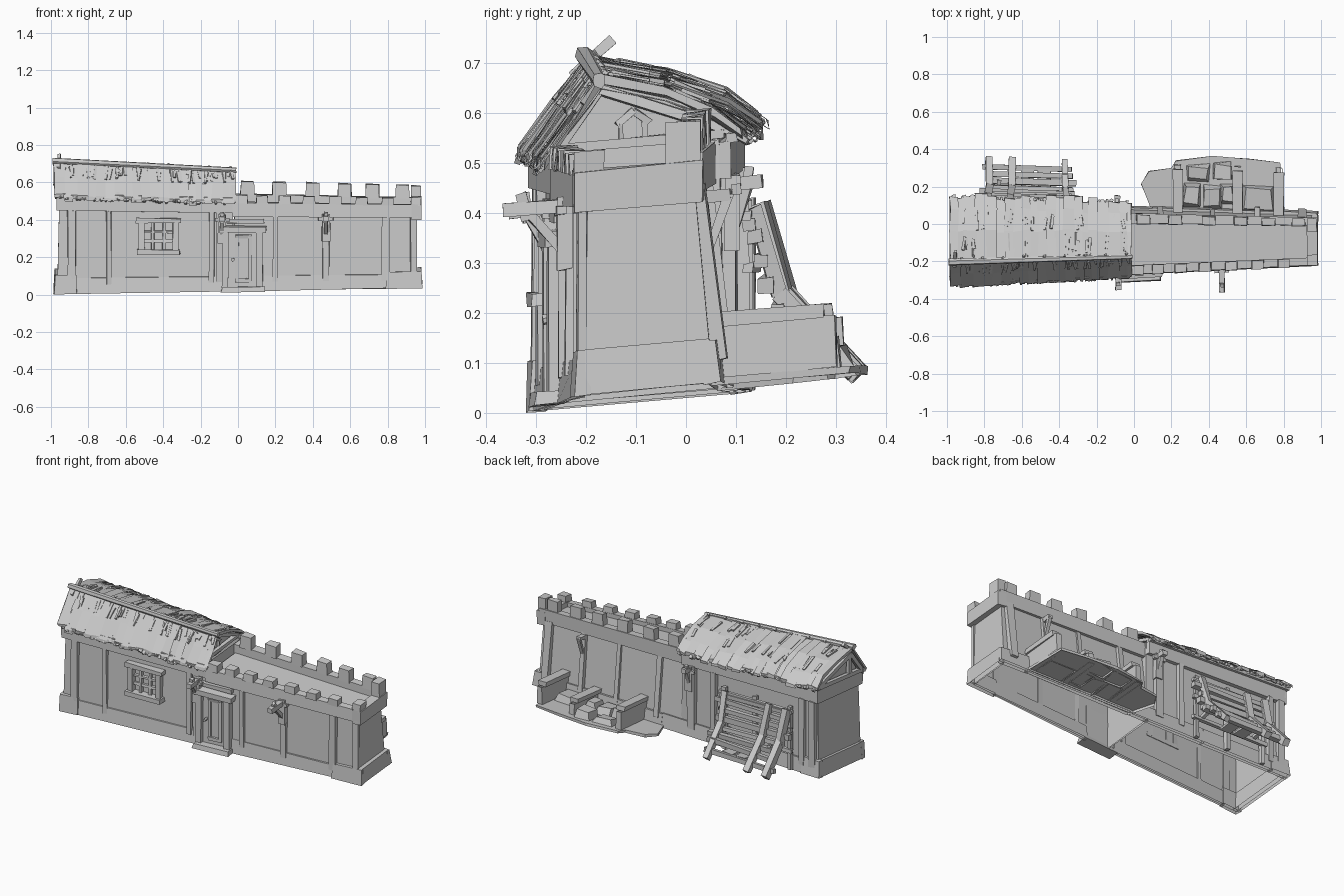
import bpy, bmesh, random
from math import cos, sin, pi
from mathutils import Vector

random.seed(4)
R = random.uniform


# The building is drawn on a straight plan (walls at y = -.2 and .2), then warped
# into its crooked, narrowing, tilted shape.
def warp(p):
    x, y, z = p
    f, b = -.25 + .05 * x, .075 - .03 * x
    if y < -.2:
        w = f + y + .2
    elif y > .2:
        w = b + y - .2
    else:
        w = f + (y + .2) / .4 * (b - f)
    h = z * (1 - .06 * (x + 1)) + .02 + .012 * x + .09 * (w + .25)
    return Vector((x, w, max(h, 0)))


def prism(bm, a, b, j=.003, caps="ab"):
    rings = [[bm.verts.new(Vector(p) + Vector((R(-j, j), R(-j, j), R(-j, j)))) for p in r] for r in (a, b)]
    n = len(a)
    for i in range(n):
        k = (i + 1) % n
        bm.faces.new((rings[0][i], rings[0][k], rings[1][k], rings[1][i]))
    if "a" in caps:
        bm.faces.new(rings[0][::-1])
    if "b" in caps:
        bm.faces.new(rings[1])


def box(bm, x0, x1, y0, y1, z0, z1, tx=0, ty=0, j=.003, tb=None, caps="ab"):
    tb = ty if tb is None else tb

    def ring(z, ix, iy, ib):
        return [(x0 + ix, y0 + iy, z), (x1 - ix, y0 + iy, z), (x1 - ix, y1 - ib, z), (x0 + ix, y1 - ib, z)]
    prism(bm, ring(z0, 0, 0, 0), ring(z1, tx, ty, tb), j, caps)


def beam(bm, p, q, r, n=4, j=.003):
    p, q = Vector(p), Vector(q)
    rot = (q - p).to_track_quat('Z', 'Y')
    off = [rot @ Vector((r * cos(2 * pi * (i + .5) / n), r * sin(2 * pi * (i + .5) / n), 0)) for i in range(n)]
    prism(bm, [p + o for o in off], [q + o for o in off], j)


def slab(bm, yz, x0, x1, j=.003, caps="ab"):
    prism(bm, [(x0, y, z) for y, z in yz], [(x1, y, z) for y, z in yz], j, caps)


def make(name, build):
    bm = bmesh.new()
    build(bm)
    for v in bm.verts:
        v.co = warp(v.co)
    bmesh.ops.recalc_face_normals(bm, faces=bm.faces)
    me = bpy.data.meshes.new(name)
    bm.to_mesh(me)
    bm.free()
    bpy.context.collection.objects.link(bpy.data.objects.new(name, me))


# Main walls: an open-bottomed shell, the right half roofed by the walkway
def walls(bm):
    box(bm, -.965, -.02, -.2, .2, 0, .53, .012, .01, caps="")
    box(bm, -.03, .955, -.2, .21, 0, .475, .01, .01, tb=.06, caps="b")
make("walls", walls)


# Plinth with bigger corner blocks
def plinth(bm):
    for x0, x1 in ((-.87, -.07), (.13, .8)):
        box(bm, x0, x1, -.214, -.19, 0, .085, 0, .006, tb=0, caps="b")
    for x0, x1 in ((-.87, -.4), (-.4, .1), (.1, .8)):
        box(bm, x0, x1, .185, .222, 0, .085, 0, 0, tb=.01, caps="b")
    for x0, x1, xe in ((-.985, -.86, -.985), (.79, .985, .945)):
        box(bm, x0, x1, -.222, -.185, 0, .1, .006, .006, tb=0, caps="b")
        box(bm, x0, x1, .185, .226, 0, .1, .006, 0, tb=.012, caps="b")
        box(bm, xe, xe + .04, -.2, .2, 0, .1, .006, 0, caps="b")
make("plinth", plinth)


# Upper bands and parapet
def bands(bm):
    for y in (-.218, .188):
        box(bm, -.965, -.03, y, y + .028, .445, .525)
    box(bm, -.97, -.945, -.215, .212, .445, .525)
    box(bm, -.03, .96, -.22, -.165, .425, .505)
    box(bm, -.03, .96, .11, .178, .435, .525)
    box(bm, .925, .98, -.222, .18, .415, .508)
make("parapet_bands", bands)


# Battlements
def merlons(bm):
    for x in (.05, .22, .4, .57, .72, .88):
        box(bm, x - .037, x + .037, .105, .17, .52, .6, .002, .002, .003)
    for x in (.02, .13, .25, .38, .52, .66, .8):
        box(bm, x - .033, x + .033, -.225, -.165, .5, .545, .002, .002, .003)
    box(bm, .925, .978, -.22, -.14, .5, .55)
    box(bm, .925, .978, .06, .17, .5, .6)
make("battlements", merlons)


# Vertical timbers on both long sides
def timbers(bm):
    for x, w in ((-.89, .022), (-.69, .012), (-.14, .014), (-.095, .018), (.2, .012), (.47, .016), (.79, .022), (.94, .018)):
        box(bm, x - w, x + w, -.214, -.194, .05, .45)
    for x, w in ((-.93, .02), (-.86, .016), (-.25, .016), (-.1, .025)):
        box(bm, x - w, x + w, .19, .22, .05, .45)
    for x, w in ((.14, .016), (.42, .012), (.66, .016), (.9, .025)):
        beam(bm, (x, .21, .05), (x, .16, .45), w * 1.3)
make("wall_timbers", timbers)


# Thatched roof: ragged strips that sink slightly towards the battlements
front = [(-.1, .702), (-.17, .618), (-.235, .535)]
rear = [(-.1, .702), (.06, .66), (.18, .608), (.245, .556)]


def thatch(bm, prof, step):
    x = -.985
    while x < -.03:
        w = R(.7, 1.3) * step
        s, lift = R(.96, 1.06), R(-.006, .006) - .018 * (x + 1)
        top = [(-.1 + (y + .1) * s, .702 + (z - .702) * s + lift) for y, z in prof]
        low = [(y, z - R(.016, .024)) for y, z in top[::-1]]
        caps = "a" if x < -.98 else "b" if x + w > -.03 else ""
        slab(bm, top + low, x, min(x + w + .006, -.015), .005, caps)
        x += w
    # loose ends below the eave and stray straws lying on the slope
    for i in range(85):
        x = R(-.97, -.03)
        k = len(prof) - 2 if i < 50 else R(0, 1) < .5 and len(prof) > 3
        (y0, z0), (y1, z1) = prof[k:k + 2] if i < 50 else prof[int(k):int(k) + 2]
        a, b, d = (R(.5, .75), R(.95, 1.1), -.018) if i < 50 else (R(0, .4), R(.6, 1), .0)
        d -= .018 * (x + 1)
        beam(bm, (x, y0 + (y1 - y0) * a, z0 + (z1 - z0) * a + d),
             (x + R(-.012, .012), y0 + (y1 - y0) * b, z0 + (z1 - z0) * b + d), R(.006, .011))


make("front_thatch", lambda bm: thatch(bm, front, .045))
make("back_thatch", lambda bm: thatch(bm, rear, .048))


def gables(bm):
    yz = [(-.19, .5), (-.19, .57), (-.1, .665), (.06, .628), (.17, .582), (.17, .5)]
    for x in (-.94, -.1):
        slab(bm, yz, x, x + .02)
make("gable_walls", gables)


# Ridge pole, tie pegs and gable rafters
def frame(bm):
    beam(bm, (-.99, -.105, .703), (-.01, -.105, .678), .017, 7)
    for i in range(9):
        x, d = -.93 + i * .11, i * .002
        beam(bm, (x, -.13, .658 - d), (x + .01, -.085, .71 - d), .009)
    beam(bm, (-.96, -.13, .665), (-.955, -.05, .73), .013)
    for x in (-.965, -.06):
        for prof in (front, rear):
            (a, b), (c, d) = prof[0], prof[-1]
            beam(bm, (x, a, b - .045), (x, c * .93, d - .018), .016)
        beam(bm, (x, -.2, .535), (x, .2, .54), .016)
    beam(bm, (-.965, -.09, .54), (-.965, -.09, .67), .014)
    for y, z in ((-.215, .53), (.215, .54)):
        beam(bm, (-.98, y, z), (-.03, y, z - .008), .015)
make("roof_timbers", frame)


# Small opening in the gable facing the battlements
def gable_window(bm):
    for y in (-.055, .002):
        box(bm, -.085, -.065, y, y + .012, .52, .58)
    box(bm, -.085, -.06, -.06, .02, .51, .522)
    for y in (-.06, .02):
        beam(bm, (-.072, y, .578), (-.072, -.02, .605), .01)
make("gable_window", gable_window)


# Front window with lattice
def window(bm):
    for x in (-.515, -.335):
        box(bm, x - .015, x + .015, -.228, -.195, .22, .395)
    box(bm, -.545, -.305, -.235, -.195, .385, .412)
    box(bm, -.54, -.31, -.242, -.195, .212, .238)
    for x in (-.455, -.395):
        box(bm, x - .008, x + .008, -.216, -.196, .23, .39)
    for z in (.285, .335):
        box(bm, -.51, -.34, -.214, -.196, z - .007, z + .007)
make("window", window)


# Door, frame and step
def door(bm):
    box(bm, -.06, .11, -.21, -.196, .02, .345)
    for x in (-.068, .115):
        box(bm, x - .017, x + .017, -.232, -.195, .02, .35)
    box(bm, -.1, .15, -.242, -.195, .335, .37)
    box(bm, -.1, .14, -.222, -.195, .385, .41)
    for x in (-.005, .065):
        box(bm, x - .008, x + .008, -.22, -.205, .06, .31)
    for z in (.06, .31):
        box(bm, -.013, .073, -.22, -.205, z - .01, z + .01)
    beam(bm, (-.028, -.235, .18), (-.028, -.2, .18), .01, 6)
make("door", door)
make("door_step", lambda bm: box(bm, -.09, .145, -.262, -.19, 0, .025, .006, .006))


# Projecting beams with braces
def bracket(bm, x, side, reach, z):
    beam(bm, (x, side * .19, z), (x, side * (.2 + reach), z), .021)
    beam(bm, (x, side * .21, z - .11), (x, side * (.19 + reach * .75), z), .014)
    beam(bm, (x, side * (.18 + reach * .8), z - .025), (x, side * (.185 + reach * .85), z + .035), .014)
    beam(bm, (x - .04, side * .225, z - .01), (x + .04, side * .225, z - .01), .014)
    box(bm, x - .022, x + .022, min(side * .2, side * .23), max(side * .2, side * .23), z - .14, z + .02)


def brackets(bm):
    bracket(bm, .47, -1, .138, .425)
    bracket(bm, -.085, -1, .1, .415)
    bracket(bm, -.09, 1, .075, .43)
    beam(bm, (.66, .16, .42), (.66, .235, .42), .018)
    beam(bm, (.66, .19, .31), (.66, .23, .42), .013)
make("brackets", brackets)


# Rear stall: ground slab, dividers and stones
outline = [(.04, .34), (.08, .41), (.2, .43), (.22, .47), (.42, .5), (.62, .492), (.78, .475), (.805, .2), (.1, .19)]
make("stall_floor", lambda bm: prism(
    bm, [(x, y, -.003) for x, y in outline], [(x, y, .014) for x, y in outline], caps="b"))


def stall(bm):
    for x, h in ((.235, .13), (.555, .085), (.775, .13)):
        box(bm, x - .018, x + .018, .19, .45, .012, h, .002, .004, caps="")
        box(bm, x - .026, x + .026, .175, .425, h, h + .03)
make("stall_dividers", stall)


def stones(bm):
    for x, y, w, d, h in ((.31, .29, .05, .06, .09), (.42, .28, .055, .06, .06), (.5, .3, .035, .05, .075),
                          (.34, .41, .06, .045, .05), (.47, .42, .055, .05, .065), (.665, .28, .085, .07, .055)):
        box(bm, x - w, x + w, y - d, y + d, .01, h, .012, .014, .008, caps="b")
make("stall_stones", stones)


# Rear timber rack, steep above and splayed at the foot
def rack(bm):
    foot, knee, head = (.45, .01), (.3, .19), (.25, .375)
    for x, r in ((-.775, .027), (-.65, .025), (-.37, .022)):
        k = x + R(-.01, .01)
        beam(bm, (x, *foot), (k, *knee), r)
        beam(bm, (k, *knee), (x + R(-.015, .015), *head), r)
    for i in range(8):
        t = .1 + i * .12
        (a, b), (c, d), u = (foot, knee, t * 2) if t < .5 else (knee, head, t * 2 - 1)
        y, z = a + (c - a) * u - .015, b + (d - b) * u
        beam(bm, (-.81 + R(-.02, .03), y, z), (-.31 + R(-.03, .02), y, z + R(-.02, .02)), R(.015, .022))
    for x in (-.79, -.55, -.34):
        beam(bm, (x, .228, 0), (x, .228, .39), .017)
    for z in (.12, .25, .36):
        beam(bm, (-.81, .238, z), (-.31, .238, z), .015)
    for x in (-.72, -.37):
        beam(bm, (x, .22, .13), (x, .34, .15), .014)
    for x in (-.57, -.48):
        box(bm, x - .035, x + .035, .3, .4, .05, .065)
make("rear_rack", rack)
